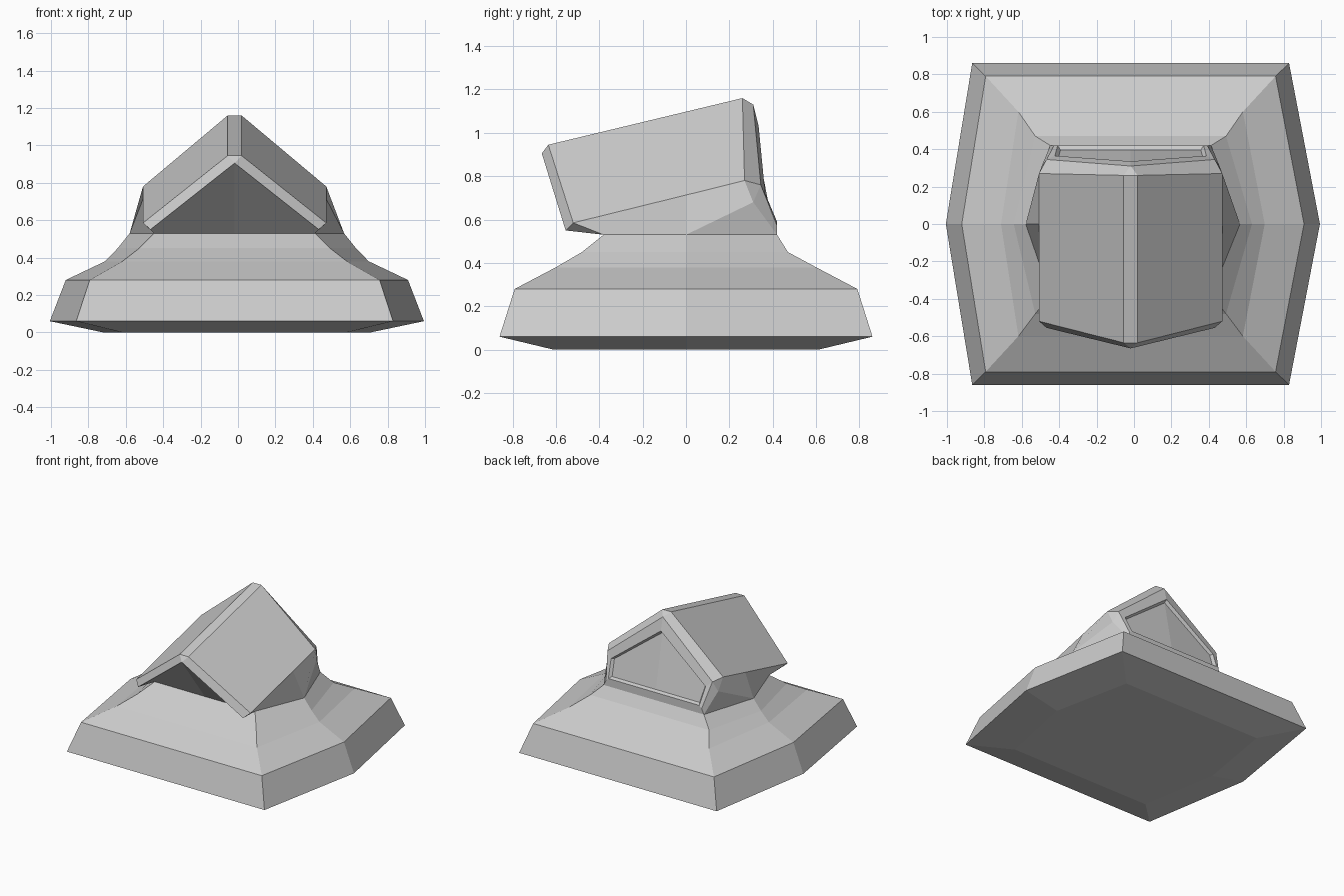
import bpy
import bmesh

if "Cube" in bpy.data.objects:
    bpy.data.objects.remove(bpy.data.objects["Cube"], do_unlink=True)

stone = bpy.data.materials.new("plain grey")
stone.use_nodes = True
GREY = (0.6, 0.6, 0.6, 1)
stone.diffuse_color = GREY
stone.node_tree.nodes["Principled BSDF"].inputs["Base Color"].default_value = GREY

CENTRE = -0.018   # gable axis and base corners
SIDE = -0.006     # axis of the outer side points


def finish(bm, name):
    bmesh.ops.remove_doubles(bm, verts=bm.verts, dist=0.0005)
    bmesh.ops.recalc_face_normals(bm, faces=bm.faces)
    mesh = bpy.data.meshes.new(name)
    bm.to_mesh(mesh)
    bm.free()
    mesh.materials.append(stone)
    bpy.context.collection.objects.link(bpy.data.objects.new(name, mesh))


# Flared six-sided base: height, corner x, side x, front y, back y
rings = [
    (0.00, 0.60, 0.715, -0.61, 0.61),
    (0.06, 0.847, 1.00, -0.86, 0.86),
    (0.28, 0.775, 0.915, -0.79, 0.79),
    (0.38, 0.60, 0.705, -0.60, 0.60),
    (0.45, 0.51, 0.637, -0.48, 0.47),
    (0.53, 0.43, 0.573, -0.38, 0.42),
]
bm = bmesh.new()
loops = []
for z, cx, sx, yf, yb in rings:
    outline = [(CENTRE - cx, yf), (CENTRE + cx, yf), (SIDE + sx, 0),
               (CENTRE + cx, yb), (CENTRE - cx, yb), (SIDE - sx, 0)]
    loops.append([bm.verts.new((x, y, z)) for x, y in outline])
for low, high in zip(loops, loops[1:]):
    for i in range(6):
        j = (i + 1) % 6
        bm.faces.new((low[i], low[j], high[j], high[i]))
bm.faces.new(loops[0])
bm.faces.new(loops[-1])
finish(bm, "flared_base")

# Gabled house: named points of one half, x measured from the axis
P = {
    "neck_front": (0.43, -0.38, 0.53), "neck_side": (0.573, 0, 0.53),
    "neck_back": (0.43, 0.42, 0.53), "neck_front_mid": (0, -0.38, 0.53),
    "neck_back_mid": (0, 0.42, 0.53), "shoulder": (0.475, 0.31, 0.68),
    "eave_front": (0.49, -0.52, 0.585), "eave_side": (0.49, 0, 0.713),
    "eave_back": (0.49, 0.27, 0.78),
    "ridge_front": (0.037, -0.635, 0.945), "ridge_back": (0.037, 0.26, 1.16),
    "ridge_front_mid": (0, -0.635, 0.945), "ridge_back_mid": (0, 0.26, 1.16),
    "front_apex": (0, -0.665, 0.905), "front_foot": (0.45, -0.555, 0.55),
    "gable_apex": (0, 0.31, 1.13), "gable_eave": (0.45, 0.345, 0.76),
    "gable_foot": (0.41, 0.42, 0.57), "gable_foot_mid": (0, 0.42, 0.57),
    "win_apex": (0, 0.335, 1.03), "win_eave": (0.405, 0.365, 0.72),
    "win_foot": (0.39, 0.42, 0.59), "win_foot_mid": (0, 0.42, 0.59),
    "pane_apex": (0, 0.315, 1.01), "pane_eave": (0.39, 0.345, 0.715),
    "pane_foot": (0.375, 0.395, 0.60), "pane_foot_mid": (0, 0.395, 0.60),
}
faces = [
    # side walls and floor
    "neck_front neck_side eave_side eave_front",
    "neck_side neck_back shoulder",
    "neck_side shoulder eave_back eave_side",
    "neck_front neck_side neck_back neck_back_mid neck_front_mid",
    # roof slope and ridge cap
    "eave_front eave_side eave_back ridge_back ridge_front",
    "ridge_front_mid ridge_back_mid ridge_back ridge_front",
    # overhanging front
    "ridge_front eave_front front_foot front_apex",
    "ridge_front_mid ridge_front front_apex",
    "eave_front front_foot neck_front",
    "front_apex front_foot neck_front neck_front_mid",
    # bevel around the back gable
    "ridge_back_mid ridge_back gable_apex",
    "ridge_back eave_back gable_eave gable_apex",
    "eave_back shoulder gable_eave",
    "shoulder neck_back gable_foot gable_eave",
    "neck_back neck_back_mid gable_foot_mid gable_foot",
    # recessed back window
    "pane_apex pane_eave pane_foot pane_foot_mid",
]
# window surround and reveal
for outer, inner in (("gable", "win"), ("win", "pane")):
    for a, b in (("apex", "eave"), ("eave", "foot"), ("foot", "foot_mid")):
        faces.append(f"{outer}_{a} {outer}_{b} {inner}_{b} {inner}_{a}")

bm = bmesh.new()
for s in (1, -1):
    verts = {n: bm.verts.new((s * x + (SIDE if n == "neck_side" else CENTRE), y, z))
             for n, (x, y, z) in P.items()}
    for f in faces:
        bm.faces.new([verts[n] for n in f.split()])
finish(bm, "gabled_house")
